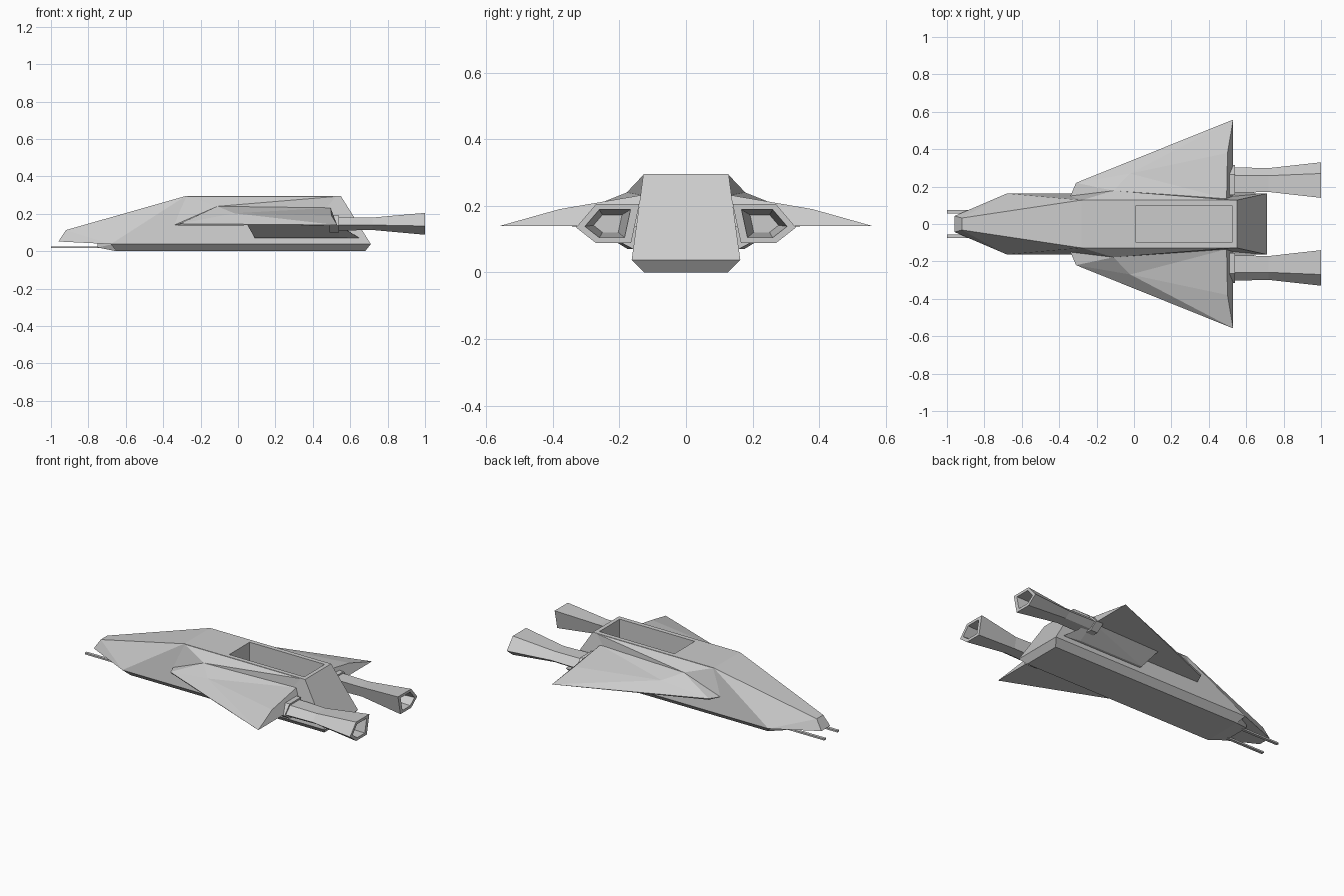
import bpy
import bmesh

cube = bpy.data.objects.get("Cube")
if cube:
    bpy.data.objects.remove(cube, do_unlink=True)

grey = bpy.data.materials.new("light_grey")
grey.use_nodes = True
COLOUR = (0.6, 0.6, 0.6, 1)
grey.diffuse_color = COLOUR
grey.node_tree.nodes["Principled BSDF"].inputs["Base Color"].default_value = COLOUR


def finish(name, bm, mirror=False):
    """Turn a bmesh into a flat shaded object, optionally mirrored across y."""
    bmesh.ops.recalc_face_normals(bm, faces=bm.faces)
    mesh = bpy.data.meshes.new(name)
    bm.to_mesh(mesh)
    bm.free()
    mesh.materials.append(grey)
    obj = bpy.data.objects.new(name, mesh)
    bpy.context.collection.objects.link(obj)
    if mirror:
        mod = obj.modifiers.new("mirror", "MIRROR")
        mod.use_axis = (False, True, False)
        mod.use_mirror_merge = False
    return obj


def solid(name, points, mirror=True):
    """Convex solid around a few corner points."""
    bm = bmesh.new()
    for p in points:
        bm.verts.new(p)
    bmesh.ops.convex_hull(bm, input=bm.verts)
    bmesh.ops.dissolve_limit(bm, angle_limit=0.01, verts=bm.verts, edges=bm.edges)
    return finish(name, bm, mirror)


def bridge(bm, a, b):
    for i in range(len(a)):
        j = (i + 1) % len(a)
        bm.faces.new((a[i], a[j], b[j], b[i]))


# Hull: named corners, each as a left and right pair
corners = {
    "nose_top": (-0.92, 0.032, 0.113), "nose_low": (-0.96, 0.043, 0.052),
    "roof_front": (-0.28, 0.128, 0.295), "roof_back": (0.55, 0.128, 0.295),
    "side_front": (-0.68, 0.163, 0.038), "side_back": (0.71, 0.163, 0.038),
    "keel_front": (-0.65, 0.125, 0), "keel_back": (0.68, 0.125, 0),
}
bm = bmesh.new()
pair = {k: [bm.verts.new((x, s * y, z)) for s in (1, -1)]
        for k, (x, y, z) in corners.items()}
around = ["roof_back", "side_back", "keel_back", "keel_front",
          "side_front", "nose_low", "nose_top", "roof_front"]
for a, b in zip(around, around[1:]):
    bm.faces.new((pair[a][0], pair[a][1], pair[b][1], pair[b][0]))
for panel in (("nose_top", "roof_front", "side_front"),
              ("nose_top", "side_front", "nose_low"),
              ("roof_front", "roof_back", "side_back", "side_front"),
              ("side_front", "side_back", "keel_back", "keel_front")):
    for side in (0, 1):
        bm.faces.new([pair[k][side] for k in panel])
# Open bay sunk into the roof
roof = [pair["roof_front"][0], pair["roof_back"][0],
        pair["roof_back"][1], pair["roof_front"][1]]
plan = ((0.01, 0.1), (0.525, 0.1), (0.525, -0.1), (0.01, -0.1))
rim, floor = ([bm.verts.new((x, y, z)) for x, y in plan] for z in (0.295, 0.1))
bridge(bm, roof, rim)
bridge(bm, rim, floor)
bm.faces.new(floor)
finish("hull", bm)

# Gun housing and barrels under the nose
solid("gun_housing", [(x, s * y, z) for s in (1, -1) for x, y, z in (
    (-0.65, 0.125, 0), (-0.75, 0.09, 0.02), (-0.75, 0.09, 0.045),
    (-0.66, 0.14, 0.04))], mirror=False)
solid("gun_barrel", [(x, 0.065 + dy, 0.021 + dz) for x in (-1, -0.7)
                     for dy in (-0.009, 0.009) for dz in (-0.005, 0.005)])

# Wing with a raised crest and its fairing against the hull
wing = {
    "root": (-0.34, 0.15, 0.14), "front": (-0.31, 0.22, 0.147),
    "peak": (-0.11, 0.178, 0.24), "crest": (-0.02, 0.27, 0.203),
    "tip": (0.53, 0.558, 0.14), "rear_mid": (0.5, 0.38, 0.19),
    "rear_in": (0.495, 0.135, 0.232), "low_in": (0.53, 0.145, 0.14),
    "roof_a": (-0.28, 0.127, 0.294), "roof_b": (0.54, 0.127, 0.294),
    "low_front": (-0.31, 0.215, 0.138),
}
bm = bmesh.new()
v = {k: bm.verts.new(p) for k, p in wing.items()}
for face in ("root front peak", "front crest peak", "front tip crest",
             "crest tip rear_mid", "crest rear_mid rear_in",
             "peak crest rear_in", "rear_in rear_mid tip low_in",
             "root low_front front", "low_front tip front",
             "root low_in tip low_front", "roof_a peak roof_b",
             "peak rear_in roof_b", "root peak roof_a"):
    bm.faces.new([v[k] for k in face.split()])
finish("wing", bm, True)

# Pod beneath each wing, tapering into the hull at the back
solid("engine_pod", [
    (0.09, 0.14, 0.07), (0.09, 0.175, 0.07), (0.05, 0.14, 0.14),
    (0.05, 0.27, 0.14), (0.54, 0.175, 0.07), (0.54, 0.285, 0.138),
    (0.54, 0.14, 0.14), (0.65, 0.14, 0.07), (0.65, 0.158, 0.07)])

# Five-sided flared engine nozzle with a hollow end
SECTION = ((0.14, 0.205), (0.27, 0.205), (0.33, 0.135), (0.27, 0.088), (0.165, 0.088))
CY, CZ = 0.235, 0.147


def ring(bm, x, sy, sz):
    return [bm.verts.new((x, CY + (y - CY) * sy, CZ + (z - CZ) * sz))
            for y, z in SECTION]


def loft(name, stations):
    bm = bmesh.new()
    rings = [ring(bm, *s) for s in stations]
    for a, b in zip(rings, rings[1:]):
        bridge(bm, a, b)
    bm.faces.new(rings[0])
    bm.faces.new(rings[-1])
    finish(name, bm, True)


loft("engine_nozzle", ((0.52, 0.72, 0.62), (0.72, 0.67, 0.57), (1, 1, 1),
                       (1, 0.72, 0.72), (0.75, 0.45, 0.45)))
loft("engine_flange", ((0.49, 0.84, 0.78), (0.54, 0.84, 0.78)))
